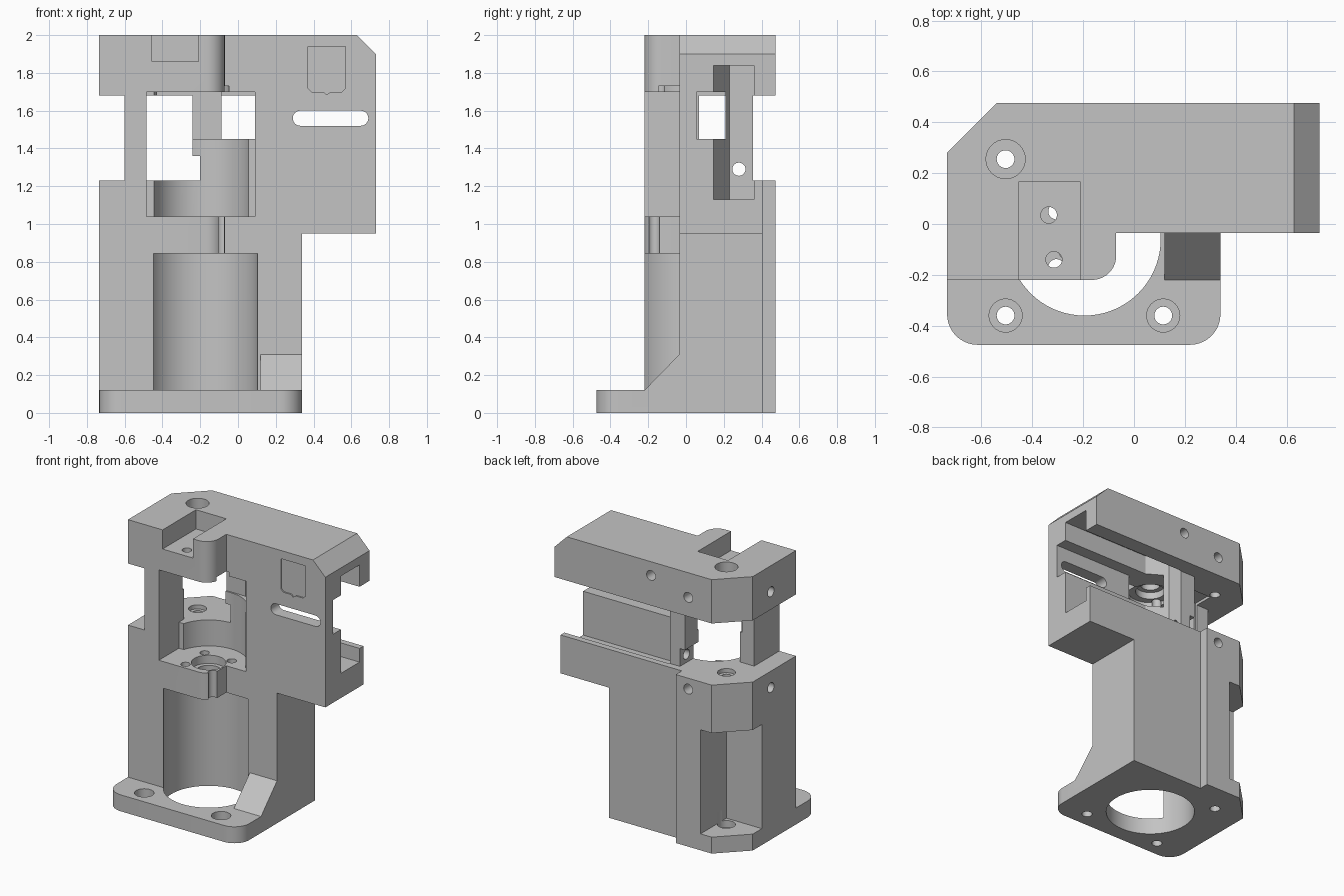
import bpy, bmesh
from math import sin, cos, pi, radians

cube = bpy.data.objects.get("Cube")
if cube:
    bpy.data.objects.remove(cube, do_unlink=True)

grey = bpy.data.materials.new("plain grey")
grey.use_nodes = True
grey.diffuse_color = (0.55, 0.55, 0.55, 1)
grey.node_tree.nodes["Principled BSDF"].inputs["Base Color"].default_value = grey.diffuse_color


def prism(name, points, lo, hi, axis="z"):
    """Extrude a flat outline between lo and hi along an axis."""
    place = {"z": lambda u, v, w: (u, v, w),
             "y": lambda u, v, w: (u, w, v),
             "x": lambda u, v, w: (w, u, v)}[axis]
    bm = bmesh.new()
    ends = [[bm.verts.new(place(u, v, w)) for u, v in points] for w in (lo, hi)]
    n = len(points)
    bm.faces.new(ends[0])
    bm.faces.new(ends[1])
    for i in range(n):
        j = (i + 1) % n
        bm.faces.new((ends[0][i], ends[0][j], ends[1][j], ends[1][i]))
    bmesh.ops.recalc_face_normals(bm, faces=bm.faces)
    mesh = bpy.data.meshes.new(name)
    bm.to_mesh(mesh)
    bm.free()
    mesh.materials.append(grey)
    obj = bpy.data.objects.new(name, mesh)
    bpy.context.collection.objects.link(obj)
    return obj


def arc(cx, cy, r, start, end, steps):
    angles = [radians(start + (end - start) * i / steps) for i in range(steps + 1)]
    return [(cx + r * cos(a), cy + r * sin(a)) for a in angles]


def circle(cx, cy, r, steps=48):
    return arc(cx, cy, r, 0, 360, steps)[:-1]


def combine(target, other, operation):
    other.hide_render = True
    mod = target.modifiers.new("join", "BOOLEAN")
    mod.object, mod.operation, mod.solver = other, operation, "EXACT"
    bpy.context.view_layer.objects.active = target
    bpy.ops.object.modifier_apply(modifier=mod.name)
    bpy.data.objects.remove(other, do_unlink=True)


def cut(points, lo, hi, axis="z"):
    combine(body, prism("cutter", points, lo, hi, axis), "DIFFERENCE")


def cut_box(x0, x1, y0, y1, z0, z1):
    cut([(x0, y0), (x1, y0), (x1, y1), (x0, y1)], z0, z1)


FAR = 0.9
LEFT, BACK = -0.735, 0.475
CX, CY = -0.195, -0.06

# Main block with a rounded front lip and chamfered back corner
body = prism("bracket_body",
             [(LEFT, -0.22)] + arc(-0.165, -0.125, 0.095, -90, 0, 10)
             + [(-0.07, -0.035), (0.73, -0.035), (0.73, BACK), (-0.54, BACK), (LEFT, 0.28)],
             0, 2)

# Overhang, top end chamfer and shallower lower back
cut_box(0.34, FAR, -FAR, FAR, -0.1, 0.95)
cut([(0.63, 2), (0.73, 1.9), (0.83, 1.9), (0.83, 2.1), (0.63, 2.1)], -FAR, FAR, "y")
cut_box(-0.25, FAR, 0.405, FAR, -0.1, 1.3)

# Base flange with rounded front corners, and the sloped rib
flange = prism("base_flange",
               arc(LEFT + 0.12, -0.355, 0.12, 180, 270, 10)
               + arc(0.22, -0.355, 0.12, 270, 360, 10) + [(0.34, 0.1), (LEFT, 0.1)], 0, 0.12)
combine(body, flange, "UNION")
rib = prism("sloped_rib", [(-0.22, 0.12), (-0.22, 0.06), (0.05, 0.06), (0.05, 0.31), (-0.035, 0.31)],
            0.12, 0.34, "x")
combine(body, rib, "UNION")

# Motor bore, coupling chamber and chamber floor holes
cut(circle(CX, CY, 0.3, 72), -0.1, 0.845)
cut(circle(CX, CY, 0.26, 72), 1.04, 1.70)
cut_box(-0.485, 0.09, -FAR, 0.01, 1.04, 1.70)
cut(circle(CX, CY, 0.085), 0.8, 1.1)
cut(circle(CX, CY, 0.115), 0.98, 1.1)
for sx in (-1, 1):
    for sy in (-1, 1):
        cut(circle(CX + 0.11 * sx, CY + 0.11 * sy, 0.032, 24), 0.8, 1.1)

# Stepped seat in the chamber ceiling
for radius, top in ((0.15, 1.73), (0.10, 1.78), (0.065, 1.83)):
    cut(circle(CX, CY, radius), 1.65, top)

# Open gap between the lower and upper blocks, leaving two posts
cut_box(-FAR, -0.60, -FAR, FAR, 1.23, 1.68)
cut_box(-FAR, -0.24, 0.07, FAR, 1.23, 1.68)
cut_box(-0.485, -0.24, -0.1, 0.3, 1.23, 1.68)
cut_box(-0.3, FAR, 0.355, FAR, 1.23, 1.68)
cut_box(-0.3, -0.20, 0.07, FAR, 1.23, 1.36)

# Rail channel, belt tunnel and front window
cut([(-0.12, 0.36), (-0.12, 0.23), (0.02, 0.145), (FAR, 0.145), (FAR, 0.36)], 1.13, 1.84)
cut_box(-0.5, FAR, 0.055, 0.21, 1.45, 1.70)
cut_box(-0.12, 0.09, -0.1, 0.2, 1.45, 1.70)
cut(circle(0.28, 1.29, 0.035, 24), -0.4, 0.0, "x")

# Long rounded slit and plain shield recess on the front wall
cut(arc(0.33, 1.56, 0.04, 90, 270, 12) + arc(0.65, 1.56, 0.04, -90, 90, 12), -0.1, 0.1, "y")
cut([(0.37, 1.94), (0.37, 1.72), (0.39, 1.70), (0.45, 1.70), (0.47, 1.685), (0.49, 1.70),
     (0.55, 1.70), (0.57, 1.72), (0.57, 1.94)], -0.1, -0.025, "y")

# Top pocket with its two small holes
cut_box(-0.455, -0.21, -FAR, 0.165, 1.86, 2.1)
for x, y in ((-0.335, 0.035), (-0.315, -0.14)):
    cut(circle(x, y, 0.032, 24), 1.6, 1.9)

# Corner pocket above the rear base screw
cut_box(-FAR, -0.45, 0.175, FAR, 0.12, 0.88)

# Base screws and the long corner screw, with counterbores
for x, y in ((-0.505, -0.36), (0.115, -0.36)):
    cut(circle(x, y, 0.035, 24), -0.1, 0.2)
    cut(circle(x, y, 0.065, 32), 0.06, 0.2)
cut(circle(-0.505, 0.255, 0.035, 24), -0.1, 2.1)
cut(circle(-0.505, 0.255, 0.077, 32), 1.90, 2.1)
cut(circle(-0.505, 0.255, 0.06, 32), 0.07, 0.2)
cut(circle(-0.505, 0.255, 0.06, 32), 1.20, 1.3)

# Side and back screw holes
for x, z in ((-0.35, 1.82), (-0.05, 1.90), (-0.35, 1.15)):
    cut(circle(x, z, 0.036, 24), 0.38, FAR, "y")
for z in (1.81, 1.11):
    cut(circle(0.07, z, 0.036, 24), -FAR, -0.56, "x")

# Smooth the round faces and keep the edges crisp
bpy.ops.object.select_all(action="DESELECT")
body.select_set(True)
bpy.context.view_layer.objects.active = body
bpy.ops.object.shade_smooth_by_angle(angle=radians(25))
